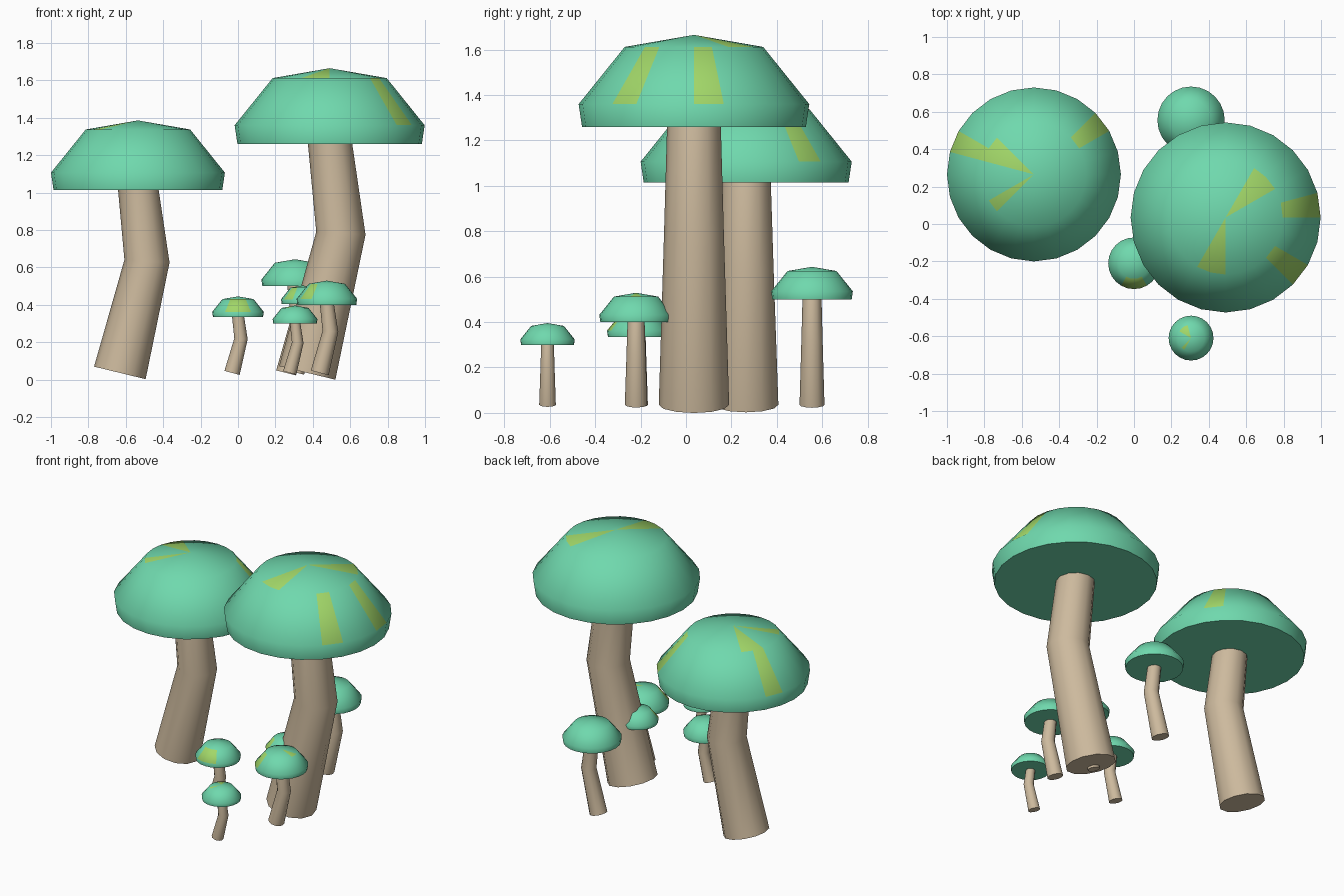
import bpy, bmesh, math
from mathutils import Matrix, Vector

if "Cube" in bpy.data.objects:
    bpy.data.objects.remove(bpy.data.objects["Cube"], do_unlink=True)


def material(name, rgb):
    mat = bpy.data.materials.new(name)
    mat.use_nodes = True
    mat.diffuse_color = (*rgb, 1)
    mat.node_tree.nodes["Principled BSDF"].inputs["Base Color"].default_value = (*rgb, 1)
    return mat


GREEN = material("mint_green", (0.16, 0.69, 0.42))
LIME = material("lime_stripe", (0.36, 0.68, 0.14))
TAN = material("stem_tan", (0.61, 0.49, 0.34))
CAP_SIDES, STEM_SIDES = 24, 12


def finish(bm, name, mats, angle):
    bmesh.ops.recalc_face_normals(bm, faces=bm.faces)
    mesh = bpy.data.meshes.new(name)
    bm.to_mesh(mesh)
    bm.free()
    for mat in mats:
        mesh.materials.append(mat)
    ob = bpy.data.objects.new(name, mesh)
    bpy.context.collection.objects.link(ob)
    bpy.ops.object.select_all(action="DESELECT")
    ob.select_set(True)
    bpy.context.view_layer.objects.active = ob
    bpy.ops.object.shade_smooth_by_angle(angle=math.radians(angle))


def ring(bm, centre, radius, sides, tilt=0):
    turn = Matrix.Rotation(tilt, 3, "Y")
    pts = [Vector((math.cos(a), math.sin(a), 0)) * radius
           for a in (math.tau * i / sides for i in range(sides))]
    return [bm.verts.new(Vector(centre) + turn @ p) for p in pts]


def bridge(bm, low, high):
    n = len(low)
    return [bm.faces.new((low[i], low[(i + 1) % n], high[(i + 1) % n], high[i]))
            for i in range(n)]


def cap(name, x, y, rim, radius, side_stripes, top_stripes):
    # Flat underside, thin rim band, sloping side and shallow cone on top
    s = radius / 0.508
    bm = bmesh.new()
    rings = [ring(bm, (x, y, rim + h * s), r * s, CAP_SIDES)
             for h, r in ((0, 0.493), (0.1, 0.508), (0.352, 0.305))]
    bm.faces.new(rings[0][::-1])
    bridge(bm, rings[0], rings[1])
    side = bridge(bm, rings[1], rings[2])
    apex = bm.verts.new((x, y, rim + 0.405 * s))
    last = rings[2]
    top = [bm.faces.new((last[i], last[(i + 1) % CAP_SIDES], apex))
           for i in range(CAP_SIDES)]
    # Stripes are whole facets
    for i in side_stripes:
        side[i].material_index = 1
    for i in top_stripes:
        top[i].material_index = 1
    finish(bm, name, (GREEN, LIME), 50)


def stem(name, x, y, rim, radius):
    # Three tilted rings make a tapering, bent stem
    h, s = rim / 1.26, radius / 0.508
    base = 0.036
    mid = base + (rim - base) * 0.61
    lean = math.atan2(0.18 * h, mid - base)
    bm = bmesh.new()
    rings = [ring(bm, (x - 0.12 * h, y, base), 0.155 * s, STEM_SIDES, lean),
             ring(bm, (x + 0.06 * h, y, mid), 0.132 * s, STEM_SIDES, 0.06),
             ring(bm, (x, y, rim + 0.02 * s), 0.118 * s, STEM_SIDES)]
    bm.faces.new(rings[0][::-1])
    bridge(bm, rings[0], rings[1])
    bridge(bm, rings[1], rings[2])
    bm.faces.new(rings[2])
    finish(bm, name, (TAN,), 40)


# name, x, y, rim height, cap radius, striped side facets, striped top facets
MUSHROOMS = [
    ("tall", 0.49, 0.035, 1.26, 0.508, (0, 21), (2, 3, 16, 17)),
    ("medium", -0.535, 0.265, 1.015, 0.465, (2, 10), (9, 10, 14)),
    ("back_small", 0.305, 0.555, 0.5, 0.18, (), ()),
    ("right_small", 0.0, -0.21, 0.335, 0.138, (16, 17, 18, 19), ()),
    ("front_small", 0.305, -0.61, 0.3, 0.12, (), (7, 8, 9, 15)),
    ("left_small", 0.475, -0.22, 0.4, 0.162, (14, 15), (0, 23)),
    ("tucked_small", 0.355, 0.0, 0.405, 0.125, (14, 15), ()),
]
for name, x, y, rim, radius, sides, tops in MUSHROOMS:
    cap(name + "_mushroom_cap", x, y, rim, radius, sides, tops)
    stem(name + "_mushroom_stem", x, y, rim, radius)
